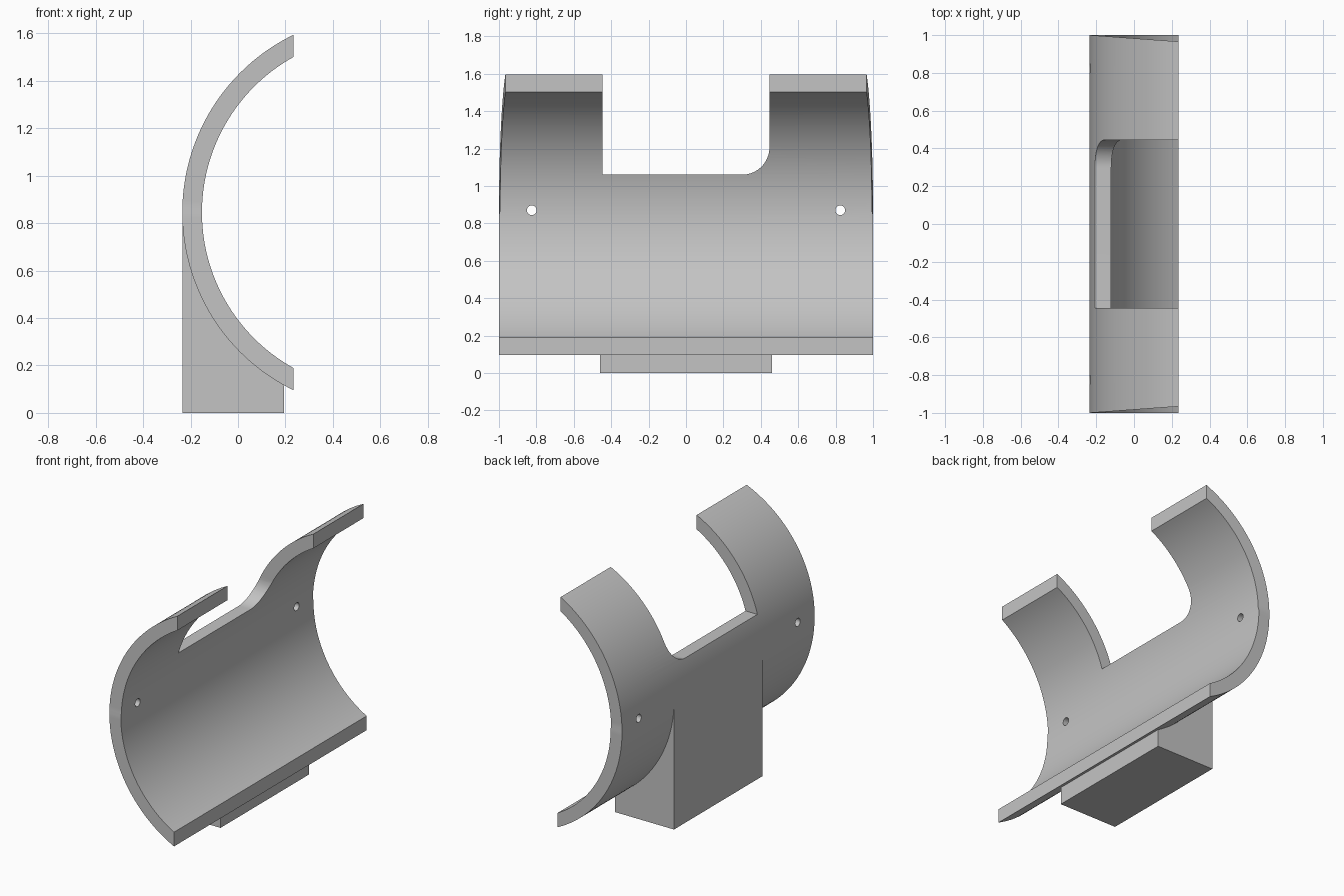
import bpy
import bmesh
from math import acos, asin, cos, sin, pi, sqrt

if "Cube" in bpy.data.objects:
    bpy.data.objects.remove(bpy.data.objects["Cube"])

CX, CZ = 0.598, 0.845          # centre of the curved shell
R_OUT, R_IN = 0.833, 0.75
FRONT_X, BACK_X = 0.235, CX - R_OUT
SEGMENTS = 72
TAPER = 0.034

grey = bpy.data.materials.new("plain_grey")
grey.use_nodes = True
colour = (0.55, 0.55, 0.55, 1)
grey.diffuse_color = colour
grey.node_tree.nodes["Principled BSDF"].inputs["Base Color"].default_value = colour


def finish(name, bm):
    bmesh.ops.recalc_face_normals(bm, faces=bm.faces)
    mesh = bpy.data.meshes.new(name)
    bm.to_mesh(mesh)
    bm.free()
    mesh.materials.append(grey)
    obj = bpy.data.objects.new(name, mesh)
    bpy.context.collection.objects.link(obj)
    return obj


def prism(name, points, low, high, place):
    """Extrude a 2D outline between two depths."""
    bm = bmesh.new()
    rings = [[bm.verts.new(place(a, b, d)) for a, b in points] for d in (low, high)]
    for ring in rings:
        bm.faces.new(ring)
    n = len(points)
    for i in range(n):
        j = (i + 1) % n
        bm.faces.new((rings[0][i], rings[0][j], rings[1][j], rings[1][i]))
    return finish(name, bm)


def along_x(y, z, x):
    return (x, y, z)


def along_y(x, z, y):
    return (x, y, z)


def combine(target, tool, operation):
    mod = target.modifiers.new(operation.lower(), "BOOLEAN")
    mod.operation, mod.solver, mod.object = operation, "EXACT", tool
    tool.hide_render = True
    bpy.context.view_layer.objects.active = target
    bpy.ops.object.modifier_apply(modifier=mod.name)
    bpy.data.objects.remove(tool)


# Curved shell, its ends narrowing towards the upper lip
bm = bmesh.new()
rings = []
for i in range(SEGMENTS + 1):
    t = 2 * i / SEGMENTS - 1
    ring = []
    for r, side in ((R_OUT, -1), (R_OUT, 1), (R_IN, 1), (R_IN, -1)):
        angle = t * acos((CX - FRONT_X) / r)
        x, z = CX - r * cos(angle), CZ + r * sin(angle)
        inset = TAPER * (x - BACK_X) / (FRONT_X - BACK_X) if t > 0 else 0
        ring.append(bm.verts.new((x, side * (1 - inset), z)))
    rings.append(ring)
for a, b in zip(rings, rings[1:]):
    for k in range(4):
        m = (k + 1) % 4
        bm.faces.new((a[k], a[m], b[m], b[k]))
bm.faces.new(rings[0])
bm.faces.new(rings[-1])
shell = finish("curved_cradle", bm)

# Base block, its top buried inside the shell
BLOCK_X, r = 0.195, 0.79
start = acos((CX - BLOCK_X) / r)
outline = [(BACK_X, 0), (BLOCK_X, 0)]
outline += [(CX - r * cos(start * (1 - i / 24)), CZ - r * sin(start * (1 - i / 24)))
            for i in range(25)]
outline.append((BACK_X, CZ))
combine(shell, prism("base_block", outline, -0.46, 0.46, along_y), "UNION")

# Upper notch with one rounded corner
W, FLOOR, F = 0.446, 1.06, 0.146
notch = [(W, 2), (-W, 2), (-W, FLOOR)]
notch += [(W - F + F * sin(a), FLOOR + F - F * cos(a))
          for a in (pi / 2 * i / 16 for i in range(17))]
combine(shell, prism("notch_cutter", notch, -1, 1, along_x), "DIFFERENCE")

# Fixing holes
for side in (-1, 1):
    circle = [(side * 0.825 + 0.026 * cos(a), 0.87 + 0.026 * sin(a))
              for a in (2 * pi * i / 24 for i in range(24))]
    combine(shell, prism("hole_cutter", circle, -1, 1, along_x), "DIFFERENCE")

bpy.ops.object.select_all(action="DESELECT")
shell.select_set(True)
bpy.context.view_layer.objects.active = shell
bpy.ops.object.shade_smooth_by_angle(angle=pi / 6)
